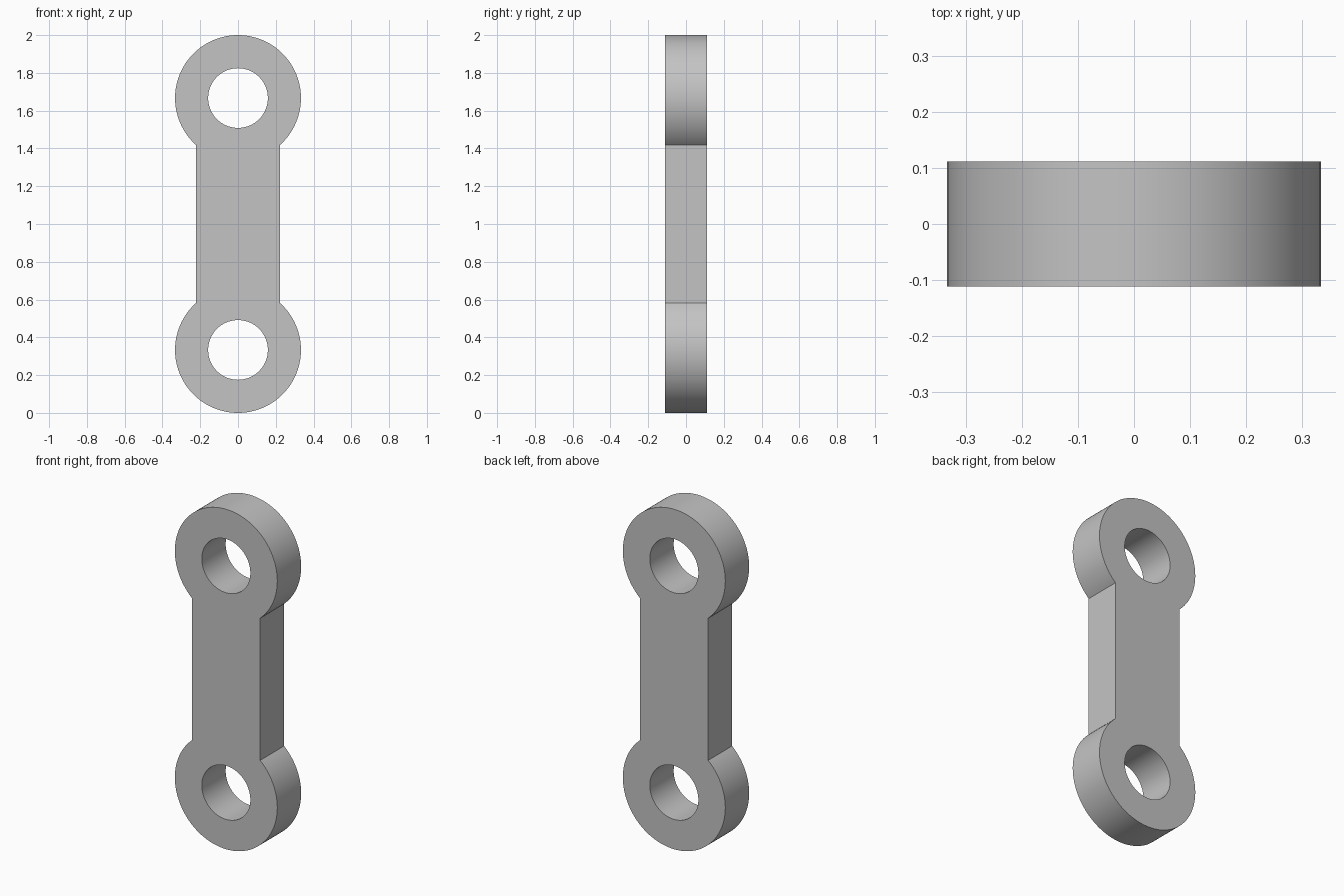
import bpy
import bmesh
from math import sin, cos, acos, pi
from mathutils import Vector

cube = bpy.data.objects.get("Cube")
if cube:
    bpy.data.objects.remove(cube, do_unlink=True)

EYE_R = 1 / 3        # outer radius of each rounded end
HOLE_R = 0.158       # radius of the pin holes
HALF_WIDTH = 0.222   # half the width of the shank
HALF_DEPTH = 0.111
CENTRES = (2 - EYE_R, EYE_R)


def arc(cz, radius, start, sweep, steps, closed=False):
    count = steps if closed else steps + 1
    return [(radius * cos(start + sweep * i / steps),
             cz + radius * sin(start + sweep * i / steps)) for i in range(count)]


def add_loop(bm, points):
    verts = [bm.verts.new((x, -HALF_DEPTH, z)) for x, z in points]
    return [bm.edges.new((v, verts[i - 1])) for i, v in enumerate(verts)]


bm = bmesh.new()

# Outline: an arc around each end, joined by the straight shank sides
dip = acos(HALF_WIDTH / EYE_R)
outline = []
for cz, start in zip(CENTRES, (-dip, pi - dip)):
    outline += arc(cz, EYE_R, start, pi + 2 * dip, 96)
edges = add_loop(bm, outline)

# Pin holes
for cz in CENTRES:
    edges += add_loop(bm, arc(cz, HOLE_R, 0, 2 * pi, 96, closed=True))

# Fill the flat front and extrude it to full thickness
bmesh.ops.triangle_fill(bm, edges=edges, use_beauty=True, normal=Vector((0, -1, 0)))
extruded = bmesh.ops.extrude_face_region(bm, geom=bm.faces[:], use_keep_orig=True)
moved = [g for g in extruded["geom"] if isinstance(g, bmesh.types.BMVert)]
bmesh.ops.translate(bm, verts=moved, vec=(0, 2 * HALF_DEPTH, 0))
bmesh.ops.recalc_face_normals(bm, faces=bm.faces[:])

mesh = bpy.data.meshes.new("link_plate")
bm.to_mesh(mesh)
bm.free()
link = bpy.data.objects.new("link_plate", mesh)
bpy.context.collection.objects.link(link)

# Plain grey material
grey = bpy.data.materials.new("light_grey")
grey.use_nodes = True
colour = (0.55, 0.55, 0.55, 1)
grey.diffuse_color = colour
grey.node_tree.nodes["Principled BSDF"].inputs["Base Color"].default_value = colour
mesh.materials.append(grey)

# Smooth curved walls, crisp rims and corners
bpy.ops.object.select_all(action="DESELECT")
link.select_set(True)
bpy.context.view_layer.objects.active = link
bpy.ops.object.shade_smooth_by_angle(angle=pi / 6)
